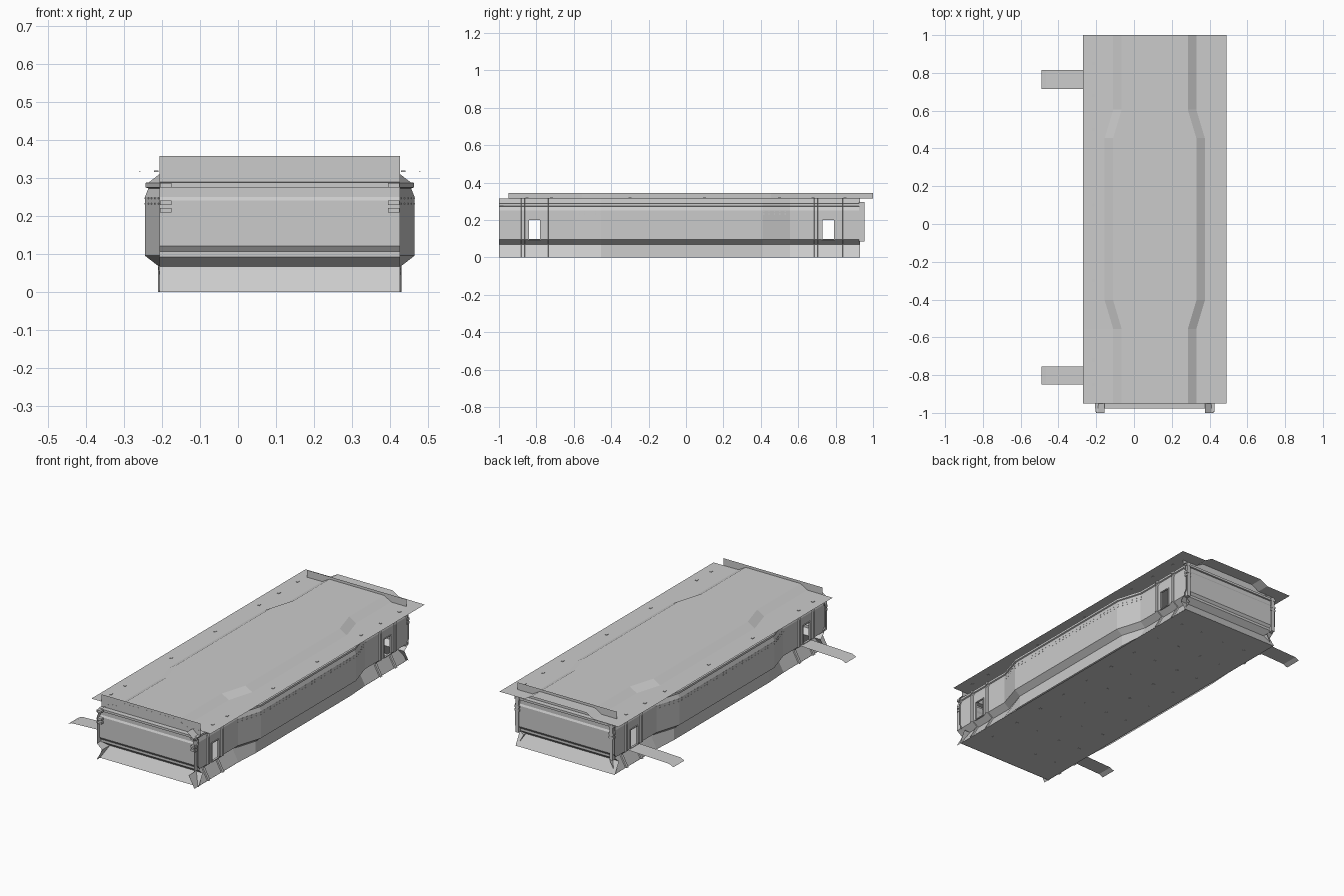
import bpy, bmesh
from mathutils import Vector

if "Cube" in bpy.data.objects:
    bpy.data.objects.remove(bpy.data.objects["Cube"])

CX = 0.11          # centre line of the body
DOORS = [(-0.84, -0.78), (0.73, 0.79)]


def finish(name, bm, mirror=False, thick=0):
    bmesh.ops.recalc_face_normals(bm, faces=bm.faces)
    me = bpy.data.meshes.new(name)
    bm.to_mesh(me)
    bm.free()
    ob = bpy.data.objects.new(name, me)
    bpy.context.collection.objects.link(ob)
    ob.location.x = CX
    if thick:
        m = ob.modifiers.new("thickness", 'SOLIDIFY')
        m.thickness = thick
        m.offset = 0
    if mirror:
        ob.modifiers.new("mirror", 'MIRROR').merge_threshold = 0.0005
    return ob


def grid(name, rows, skip=lambda c: False, **kw):
    """Skin a list of point rows with quads."""
    bm = bmesh.new()
    vs = [[bm.verts.new(p) for p in r] for r in rows]
    for a, b in zip(vs, vs[1:]):
        for i in range(len(a) - 1):
            q = (a[i], a[i + 1], b[i + 1], b[i])
            if not skip(sum((v.co for v in q), Vector()) / 4):
                bm.faces.new(q)
    return finish(name, bm, **kw)


def boxes(name, items, **kw):
    """Boxes given as (centre, size), joined in one object."""
    bm = bmesh.new()
    for c, s in items:
        for v in bmesh.ops.create_cube(bm, size=1)['verts']:
            v.co = Vector(c) + Vector([v.co[i] * s[i] for i in range(3)])
    return finish(name, bm, **kw)


def bulge(y, marks):
    """Extra half width of the wide middle section at y."""
    a, b, c, d = marks
    t = min((y - a) / (b - a), (d - y) / (d - c))
    return 0.045 * max(0, min(1, t))


WALL_MARKS = (-0.60, -0.455, 0.41, 0.555)
ROOF_MARKS = (-0.555, -0.405, 0.455, 0.605)

# Wall section: (half width, z, share of the bulge)
WALL = [(0.312, 0, 0.2), (0.275, 0.068, 1), (0.310, 0.095, 1), (0.310, 0.20, 1),
        (0.310, 0.25, 1), (0.301, 0.272, 1), (0.308, 0.275, 1), (0.308, 0.287, 1),
        (0.300, 0.288, 1), (0.265, 0.315, 1)]


def wall_row(y, out=0):
    b = bulge(y, WALL_MARKS)
    return [(u + k * b + out, y, z) for u, z, k in WALL]


# Side walls with the door openings left out
ys = sorted([-1.0, 0.93, *WALL_MARKS] + [y for d in DOORS for y in d])


def in_door(c):
    return 0.1 < c.z < 0.19 and any(a < c.y < b for a, b in DOORS)


grid("side_walls", [wall_row(y) for y in ys], in_door, mirror=True)

# Ribs beside the doors follow the wall section
for i, y in enumerate((-0.872, -0.745, 0.695, 0.83)):
    rows = [wall_row(y - 0.010), wall_row(y - 0.008, 0.007),
            wall_row(y + 0.008, 0.007), wall_row(y + 0.010)]
    grid(f"door_rib_{i}", rows, mirror=True)

# Door frames: four bars round each opening
frame = []
for a, b in DOORS:
    m = (a + b) / 2
    frame += [((0.308, s, 0.148), (0.012, 0.006, 0.112)) for s in (a - 0.003, b + 0.003)]
    frame += [((0.308, m, z), (0.012, b - a, 0.005)) for z in (0.0945, 0.2025)]
boxes("door_frames", frame, mirror=True)

# Rivet rows along the upper wall of the middle section
riv = []
for i in range(41):
    y = -0.6 + i * 0.029
    b = bulge(y, WALL_MARKS)
    riv += [((0.310 + b, y, z), (0.003, 0.007, 0.004)) for z in (0.232, 0.246)]
boxes("wall_rivets", riv, mirror=True)

# End walls: folded panel with rail, groove, lower flap and upright top flap
END = [(0.937, 0.358), (0.937, 0.289), (0.964, 0.288), (0.964, 0.275), (0.955, 0.274),
       (0.955, 0.25), (0.961, 0.24), (0.961, 0.12), (0.950, 0.106), (0.950, 0.092),
       (0.918, 0.066), (0.955, 0)]
for name, s in (("front_wall", -1), ("back_wall", 1)):
    grid(name, [[(u, s * y - 0.0125, z) for y, z in END] for u in (-0.317, 0.317)])

# Corner posts and hinge blocks
corner = [((0.300, 0.94, 0.19), (0.02, 0.028, 0.21))]
for z in (0.215, 0.235, 0.28):
    corner += [((0.300, y, z), (0.03, 0.02, 0.012)) for y in (0.945, -0.985)]
boxes("corner_fittings", corner, mirror=True)


# Roof sheet with a raised centre that widens in the middle
def roof_row(y):
    b = bulge(y, ROOF_MARKS)
    return [(-0.38, y, 0.316), (-0.22 - b, y, 0.317), (-0.175 - b, y, 0.343),
            (0.175 + b, y, 0.343), (0.22 + b, y, 0.317), (0.38, y, 0.316)]


grid("roof", [roof_row(y) for y in (-0.95, *ROOF_MARKS, 1.0)])
roof_bolts = [((0.325, y, 0.317), (0.012, 0.016, 0.004))
              for y in (-0.85, -0.72, -0.3, 0.1, 0.5, 0.68, 0.85)]
boxes("roof_bolts", roof_bolts, mirror=True)

# Floor sheet, bolts underneath and small edge clips
grid("floor", [[(-0.312, y, 0.001), (0.312, y, 0.001)] for y in (-0.967, 0.942)])
boxes("floor_bolts", [((u, -0.8 + 0.2 * i, 0.002), (0.012, 0.012, 0.004))
                      for u in (0.08, 0.22) for i in range(9)], mirror=True)

# Boarding ramps on the left side, with a bent tip
for name, y0, y1 in (("front_ramp", -0.85, -0.755), ("back_ramp", 0.715, 0.815)):
    path = [(-0.31, 0.094), (-0.55, 0.085), (-0.575, 0.084), (-0.60, 0.072)]
    grid(name, [[(u, y, z) for u, z in path] for y in (y0, y1)])
